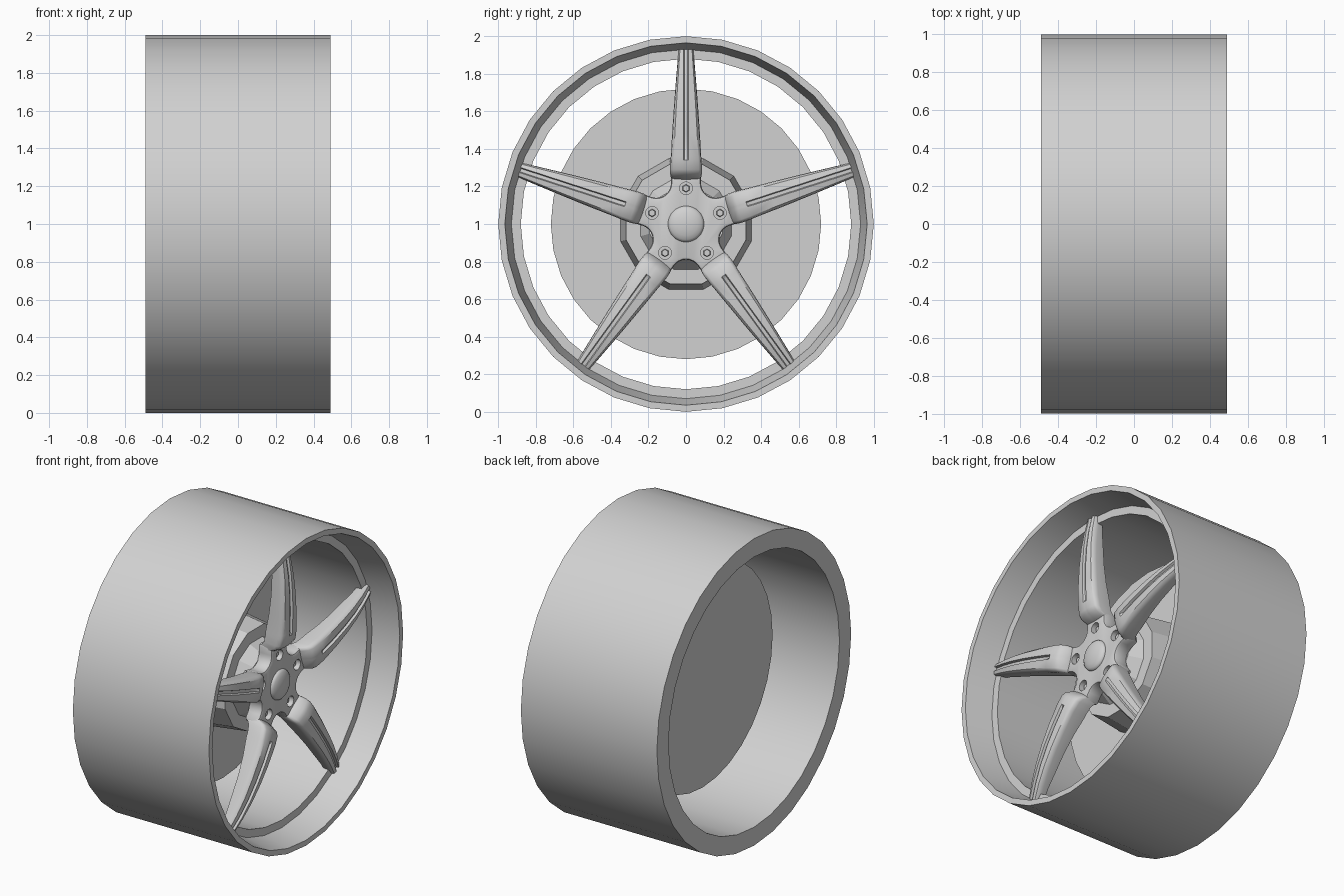
import bpy, bmesh
from math import sin, cos, radians, pi

cube = bpy.data.objects.get("Cube")
if cube:
    bpy.data.objects.remove(cube)

grey = bpy.data.materials.new("light_grey_metal")
grey.use_nodes = True
grey.diffuse_color = (0.64, 0.64, 0.64, 1)
grey.node_tree.nodes["Principled BSDF"].inputs["Base Color"].default_value = (0.64, 0.64, 0.64, 1)


def polar(x, r, a, side=0.0):
    """Point at radius r and angle a from the top, shifted sideways."""
    return (x, r * sin(a) + side * cos(a), 1 + r * cos(a) - side * sin(a))


def finish(bm, name):
    bmesh.ops.remove_doubles(bm, verts=bm.verts[:], dist=0.0001)
    bmesh.ops.recalc_face_normals(bm, faces=bm.faces[:])
    mesh = bpy.data.meshes.new(name)
    bm.to_mesh(mesh)
    bm.free()
    mesh.materials.append(grey)
    ob = bpy.data.objects.new(name, mesh)
    bpy.context.collection.objects.link(ob)
    return ob


def smooth(ob, angle=38):
    bpy.ops.object.select_all(action='DESELECT')
    ob.select_set(True)
    bpy.context.view_layer.objects.active = ob
    bpy.ops.object.shade_smooth_by_angle(angle=radians(angle))


def loft(rings, name, caps=True, loop=False):
    """Bridge rings of points, then cap the ends or join them."""
    bm = bmesh.new()
    vs = [[bm.verts.new(p) for p in ring] for ring in rings]
    n = len(vs[0])
    pairs = list(zip(vs, vs[1:])) + ([(vs[-1], vs[0])] if loop else [])
    for a, b in pairs:
        for i in range(n):
            j = (i + 1) % n
            bm.faces.new((a[i], a[j], b[j], b[i]))
    if caps and not loop:
        bm.faces.new(vs[0])
        bm.faces.new(vs[-1])
    return finish(bm, name)


def lathe(profile, segs, name, loop=False, turn=0.0):
    """Spin (x, radius) points around the axle."""
    rings = [[polar(x, r, turn + 2 * pi * i / segs) for i in range(segs)] for x, r in profile]
    return loft(rings, name, loop=loop)


# Rim barrel with front lip and inner ledge
smooth(lathe([(-0.49, 1), (0.49, 1), (0.49, 0.965), (0.315, 0.93), (0.315, 0.88), (-0.49, 0.88)],
             32, "rim_barrel", loop=True))

# Brake disc and the coarse hub carrier in front of it
smooth(lathe([(-0.12, 0.72), (-0.11, 0.72)], 32, "brake_disc"))
smooth(lathe([(-0.11, 0.36), (0.13, 0.33), (0.13, 0.25), (0.21, 0.2)],
             12, "hub_carrier", turn=pi / 12), 25)

# Five-armed hub plate with rounded notches between the arms
SPOKES = [2 * pi * k / 5 for k in range(5)]
arm, reach = 0.08, 0.267
notch = reach * sin(pi / 5) - arm
outline = []
for a in SPOKES:
    outline += [(0.27, -arm, a), (0.27, arm, a)]
    for i in range(9):
        t = radians(-90 - 108 * i / 8)
        outline.append((reach * cos(pi / 5) + notch * cos(t), reach * sin(pi / 5) + notch * sin(t), a))
hub = loft([[polar(x, r, a, s) for r, s, a in outline] for x in (0.2, 0.3)], "hub_plate")
bevel = hub.modifiers.new("edge", 'BEVEL')
bevel.width, bevel.segments = 0.015, 2
bevel.limit_method = 'ANGLE'
bevel.angle_limit = radians(50)

# Bolt holes, cut out of the hub plate
bm = bmesh.new()
for a in SPOKES:
    lo, hi = [[bm.verts.new((x, 0.19 * sin(a) + 0.034 * sin(t), 1 + 0.19 * cos(a) + 0.034 * cos(t)))
               for t in [2 * pi * i / 16 for i in range(16)]] for x in (0.255, 0.35)]
    for i in range(16):
        bm.faces.new((lo[i], lo[i - 1], hi[i - 1], hi[i]))
    bm.faces.new(lo)
    bm.faces.new(hi)
cutter = finish(bm, "bolt_hole_cutter")
cutter.hide_render = True
cut = hub.modifiers.new("holes", 'BOOLEAN')
cut.operation, cut.object, cut.solver = 'DIFFERENCE', cutter, 'EXACT'
bpy.context.view_layer.objects.active = hub
for m in ("edge", "holes"):
    bpy.ops.object.modifier_apply(modifier=m)
bpy.data.objects.remove(cutter)
smooth(hub)

# Wheel bolts inside the holes
for k, a in enumerate(SPOKES):
    bm = bmesh.new()
    bmesh.ops.create_cone(bm, cap_ends=True, segments=6, radius1=0.022, radius2=0.018, depth=0.03)
    for v in bm.verts:
        x, y, z = v.co
        v.co = (0.265 + z, 0.19 * sin(a) + x, 1 + 0.19 * cos(a) + y)
    finish(bm, f"wheel_bolt_{k + 1}")

# Domed centre cap
dome = [(0.302 + 0.032 * sin(t), 0.096 * cos(t)) for t in [radians(d) for d in (0, 15, 30, 50, 70, 85)]]
smooth(lathe([(0.28, 0.096)] + dome, 32, "centre_cap"), 50)

# Spokes: radius, half width, front, back, groove depth
STATIONS = [
    (0.235, 0.078, 0.295, 0.21, 0), (0.265, 0.084, 0.355, 0.22, 0), (0.29, 0.085, 0.372, 0.24, 0),
    (0.34, 0.083, 0.38, 0.25, 0), (0.36, 0.081, 0.382, 0.25, 0.015), (0.48, 0.074, 0.386, 0.27, 0.015),
    (0.6, 0.066, 0.384, 0.28, 0.015), (0.72, 0.057, 0.375, 0.28, 0.015),
    (0.83, 0.048, 0.358, 0.28, 0.015), (0.93, 0.04, 0.335, 0.27, 0.015)]
for k, a in enumerate(SPOKES):
    rings = []
    for r, w, f, b, g in STATIONS:
        half = [(0.9 * w, b), (w, f - 0.04), (0.95 * w, f - 0.018), (0.8 * w, f - 0.006),
                (0.014, f), (0.009, f - g)]
        section = half + [(-s, x) for s, x in reversed(half)]
        rings.append([polar(x, r, a, s) for s, x in section])
    smooth(loft(rings, f"spoke_{k + 1}"))
